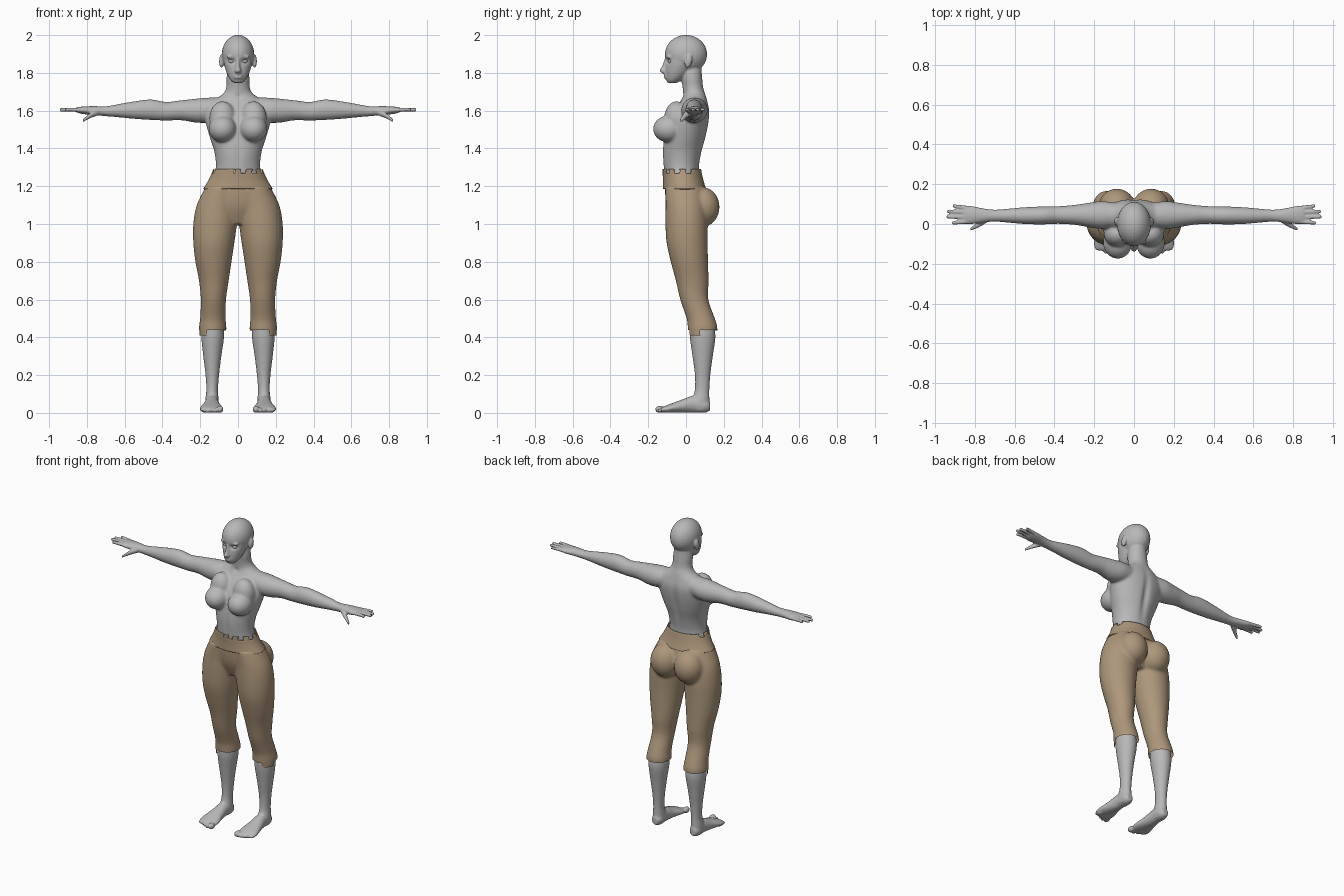
import bpy, bmesh, math
from mathutils import Matrix, Vector

cube = bpy.data.objects.get("Cube")
if cube:
    bpy.data.objects.remove(cube, do_unlink=True)


def material(name, rgb):
    m = bpy.data.materials.new(name)
    m.use_nodes = True
    m.diffuse_color = (*rgb, 1)
    bsdf = m.node_tree.nodes["Principled BSDF"]
    bsdf.inputs["Base Color"].default_value = (*rgb, 1)
    bsdf.inputs["Roughness"].default_value = 0.6
    return m


GREY = material("light grey skin", (0.48, 0.48, 0.48))
TAN = material("tan cloth", (0.42, 0.31, 0.2))


def spline(a, b, c, d, t):
    return [0.5 * (2 * q + (r - p) * t + (2 * p - 5 * q + 4 * r - s) * t * t
                   + (3 * q - p - 3 * r + s) * t ** 3) for p, q, r, s in zip(a, b, c, d)]


def loft(bm, rows, axis="z", paired=False, sides=32, steps=5):
    """Rows hold position along the axis, two centre values and two radii."""
    last = len(rows) - 1
    path = [spline(rows[max(i - 1, 0)], rows[i], rows[i + 1], rows[min(i + 2, last)], k / steps)
            for i in range(last) for k in range(steps)] + [rows[-1]]
    for side in ((1, -1) if paired else (1,)):
        rings = []
        for t, u, v, ru, rv in path:
            ring = []
            for k in range(sides):
                a = math.tau * k / sides
                p, q = u + ru * math.cos(a), v + rv * math.sin(a)
                x, y, z = {"z": (p, q, t), "x": (t, p, q), "y": (p, t, q)}[axis]
                ring.append(bm.verts.new((side * x, y, z)))
            rings.append(ring)
        for lo, hi in zip(rings, rings[1:]):
            for k in range(sides):
                n = (k + 1) % sides
                bm.faces.new((lo[k], lo[n], hi[n], hi[k]))
        bm.faces.new(rings[0])
        bm.faces.new(rings[-1])


def ball(bm, centre, radii, paired=False, tilt=0):
    for side in ((1, -1) if paired else (1,)):
        x, y, z = centre
        m = (Matrix.Translation((side * x, y, z)) @ Matrix.Rotation(tilt, 4, "X")
             @ Matrix.Diagonal((*radii, 1)))
        bmesh.ops.create_uvsphere(bm, u_segments=24, v_segments=16, radius=1, matrix=m)


def make(name, bm, mat):
    bmesh.ops.recalc_face_normals(bm, faces=bm.faces)
    mesh = bpy.data.meshes.new(name)
    bm.to_mesh(mesh)
    bm.free()
    mesh.materials.append(mat)
    mesh.shade_smooth()
    ob = bpy.data.objects.new(name, mesh)
    bpy.context.collection.objects.link(ob)
    return ob


def keep_faces(bm, keep):
    gone = [f for f in bm.faces if not keep(f.calc_center_median())]
    bmesh.ops.delete(bm, geom=gone, context="FACES")


def fuse(name, bm, mat, voxel, soft=lambda p: 1, passes=6, dents=(), keep=None):
    """Merge overlapping parts into one skin, soften it and press in dents."""
    ob = make(name, bm, mat)
    mod = ob.modifiers.new("fuse", "REMESH")
    mod.mode = "VOXEL"
    mod.voxel_size = voxel
    bpy.context.view_layer.update()
    mesh = bpy.data.meshes.new_from_object(ob.evaluated_get(bpy.context.evaluated_depsgraph_get()))
    ob.modifiers.clear()
    bm = bmesh.new()
    bm.from_mesh(mesh)

    def smooth(verts, count):
        for _ in range(count):
            bmesh.ops.smooth_vert(bm, verts=verts, factor=0.5,
                                  use_axis_x=True, use_axis_y=True, use_axis_z=True)
    smooth(bm.verts[:], 2)
    smooth([v for v in bm.verts if soft(v.co)], passes)
    for centre, size, push in dents:
        for v in bm.verts:
            d = sum(((a - b) / s) ** 2 for a, b, s in zip(v.co, centre, size))
            if d < 6:
                v.co += Vector(push) * math.exp(-d)
    if keep:
        keep_faces(bm, keep)
    bm.to_mesh(mesh)
    bm.free()
    mesh.materials.clear()
    mesh.materials.append(mat)
    mesh.shade_smooth()
    ob.data = mesh
    return ob


# Torso and neck
bm = bmesh.new()
loft(bm, [(1.23, 0, -.02, .135, .092), (1.3, 0, -.025, .118, .095), (1.38, 0, -.02, .125, .105),
          (1.46, 0, -.005, .15, .112), (1.54, 0, .012, .172, .11), (1.6, 0, .03, .175, .095),
          (1.65, 0, .042, .14, .072), (1.685, 0, .044, .085, .06), (1.72, 0, .037, .063, .055),
          (1.78, 0, .03, .06, .055), (1.84, 0, .03, .05, .05)])
ball(bm, (.082, -.092, 1.503), (.074, .083, .071), True)
ball(bm, (.082, -.05, 1.56), (.07, .065, .09), True)
# Skull, jaw and features
ball(bm, (0, 0, 1.898), (.086, .112, .103))
loft(bm, [(1.745, 0, -.074, .022, .022), (1.765, 0, -.062, .042, .044), (1.8, 0, -.045, .06, .065),
          (1.85, 0, -.028, .075, .08), (1.9, 0, -.01, .08, .1)])
loft(bm, [(1.795, 0, -.108, .014, .01), (1.81, 0, -.115, .018, .025),
          (1.835, 0, -.107, .011, .021), (1.875, 0, -.1, .009, .014)])
for height in (1.788, 1.776):
    ball(bm, (0, -.106, height), (.024, .011, .007))
ball(bm, (.035, -.09, 1.885), (.028, .014, .009), True)
ball(bm, (.088, .012, 1.862), (.012, .02, .036), True, -.2)
# Arms
loft(bm, [(.08, .045, 1.61, .06, .06), (.16, .045, 1.603, .07, .066), (.22, .045, 1.6, .063, .064),
          (.3, .046, 1.602, .05, .053), (.38, .045, 1.597, .044, .049), (.46, .043, 1.605, .045, .054),
          (.55, .042, 1.603, .042, .046), (.63, .042, 1.6, .035, .035), (.7, .042, 1.597, .03, .026),
          (.76, .043, 1.6, .036, .024), (.82, .045, 1.602, .046, .02), (.855, .046, 1.604, .043, .013)],
     "x", True)
# Fingers and thumb
for base, tip, reach in ((.012, .005, .915), (.035, .036, .942), (.058, .064, .94), (.08, .092, .91)):
    loft(bm, [(.83, base, 1.603, .012, .011), (.88, (base + tip) / 2, 1.606, .0105, .0105),
              (reach, tip, 1.605, .009, .009)], "x", True, 12)
loft(bm, [(.74, .025, 1.593, .018, .018), (.775, .002, 1.578, .017, .016),
          (.8, -.014, 1.562, .012, .012), (.822, -.026, 1.547, .009, .009)], "x", True, 12)
fuse("upper_body", bm, GREY, .0052, lambda p: abs(p.x) < .3 and p.z < 1.75, 10,
     [((s * .034, -.105, 1.862), (.02, .04, .013), (0, .014, 0)) for s in (1, -1)]
     + [((0, .12, 1.46), (.022, .06, .14), (0, -.013, 0)),
        ((0, -.11, 1.36), (.018, .05, .08), (0, .006, 0)),
        ((0, -.08, 1.674), (.016, .08, .014), (0, .01, 0))])

# Eyes
bm = bmesh.new()
ball(bm, (.034, -.079, 1.861), (.017, .016, .011), True)
make("eyes", bm, GREY)

# Leggings: hips, seat and legs
bm = bmesh.new()
loft(bm, [(1.215, 0, -.01, .158, .102), (1.15, 0, 0, .193, .11), (1.08, 0, .01, .19, .108),
          (1.0, 0, .005, .1, .07)])
ball(bm, (.086, .088, 1.09), (.092, .09, .105), True)
loft(bm, [(1.2, .08, -.01, .09, .1), (1.1, .108, 0, .111, .108), (1, .121, .003, .116, .112),
          (.9, .128, .006, .109, .109), (.8, .13, .018, .096, .099), (.7, .128, .033, .079, .087),
          (.6, .13, .044, .067, .075), (.5, .133, .078, .068, .075), (.45, .134, .088, .073, .079),
          (.38, .134, .089, .068, .074)], "z", True)
fuse("leggings", bm, TAN, .007,
     keep=lambda p: p.z > (.412 if abs(p.x) > .165 and p.y < .075 else .44))

# Waistband with a ragged upper edge
bm = bmesh.new()
loft(bm, [(1.186, 0, -.008, .184, .114), (1.24, 0, -.016, .152, .106),
          (1.305, 0, -.025, .125, .102)], sides=120, steps=10)
bmesh.ops.recalc_face_normals(bm, faces=bm.faces)


def under_ragged_edge(p):
    a = math.atan2(p.y, p.x)
    notched = p.y < .04 and (p.x > -.02 or p.y > -.08) and math.sin(13 * a) > .1
    return 1.187 < p.z < (1.265 if notched else 1.292)


keep_faces(bm, under_ragged_edge)
band = make("waistband", bm, TAN)
solid = band.modifiers.new("thickness", "SOLIDIFY")
solid.thickness = .006
solid.offset = -1

# Lower legs and feet
bm = bmesh.new()
loft(bm, [(.48, .133, .083, .056, .064), (.4, .134, .088, .06, .068), (.3, .136, .088, .048, .054),
          (.2, .136, .088, .036, .041), (.12, .137, .085, .031, .039), (.06, .138, .077, .036, .047),
          (.012, .138, .075, .03, .042)], "z", True)
loft(bm, [(.128, .137, .036, .02, .024), (.1, .137, .04, .035, .039), (.04, .138, .046, .037, .045),
          (-.02, .14, .036, .046, .035), (-.08, .141, .025, .06, .024), (-.115, .141, .018, .059, .017),
          (-.132, .141, .015, .05, .011)], "y", True)
# Toes
for i in range(5):
    size = .019 if i == 0 else .0145 - .001 * i
    ball(bm, (.095 + .0255 * i - .001 * i * i, -.138 + .0025 * i * i, size),
         (size * .95, .026 - .002 * i, size), True)
fuse("lower_legs", bm, GREY, .0055, lambda p: p.z > .05, 4)
